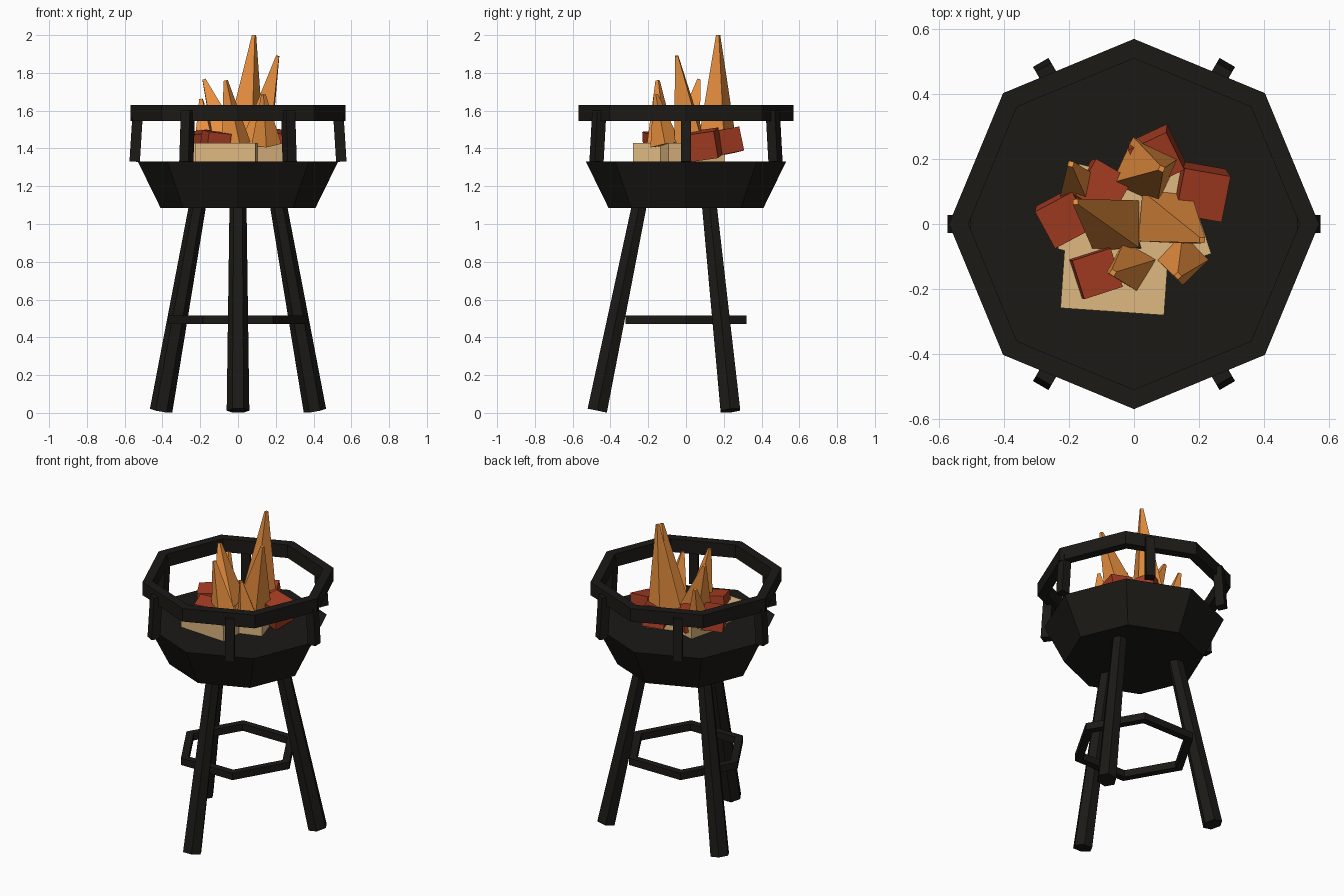
import bpy
from math import sin, cos, pi, radians
from mathutils import Vector

if "Cube" in bpy.data.objects:
    bpy.data.objects.remove(bpy.data.objects["Cube"])


def material(name, color):
    m = bpy.data.materials.new(name)
    m.diffuse_color = (*color, 1)
    m.use_nodes = True
    m.node_tree.nodes["Principled BSDF"].inputs["Base Color"].default_value = m.diffuse_color
    return m


IRON = material("iron", (0.011, 0.010, 0.008))
WOOD = material("wood", (0.73, 0.48, 0.22))
EMBER = material("ember", (0.38, 0.046, 0.016))
FLAME = material("flame", (0.82, 0.28, 0.05))


def add_mesh(name, verts, faces, mat):
    me = bpy.data.meshes.new(name)
    me.from_pydata(verts, [], faces)
    me.materials.append(mat)
    ob = bpy.data.objects.new(name, me)
    bpy.context.collection.objects.link(ob)
    return ob


def frustum(name, p0, p1, r0, r1, sides, mat, out=(1, 0, 0), phase=0.0):
    """Tapered prism from p0 to p1, its first corner turned by phase from 'out'."""
    p0, p1 = Vector(p0), Vector(p1)
    axis = (p1 - p0).normalized()
    u = Vector(out)
    u = (u - axis * u.dot(axis)).normalized()
    v = axis.cross(u)
    verts = []
    for p, r in ((p0, r0), (p1, r1)):
        for i in range(sides):
            a = phase + 2 * pi * i / sides
            verts.append(p + (u * cos(a) + v * sin(a)) * r)
    faces = [(i, (i + 1) % sides, sides + (i + 1) % sides, sides + i) for i in range(sides)]
    faces += [tuple(reversed(range(sides))), tuple(range(sides, 2 * sides))]
    return add_mesh(name, verts, faces, mat)


def ring(name, sides, inner, outer, z0, z1):
    """Polygonal hoop with a rectangular section."""
    verts, faces = [], []
    section = ((outer, z0), (outer, z1), (inner, z1), (inner, z0))
    for i in range(sides):
        a = 2 * pi * i / sides
        verts += [(r * cos(a), r * sin(a), z) for r, z in section]
        j = (i + 1) % sides
        faces += [(4 * i + k, 4 * j + k, 4 * j + (k + 1) % 4, 4 * i + (k + 1) % 4)
                  for k in range(4)]
    return add_mesh(name, verts, faces, IRON)


def block(name, center, size, rot, mat):
    bpy.ops.mesh.primitive_cube_add(size=1, location=center,
                                    rotation=[radians(d) for d in rot])
    ob = bpy.context.object
    ob.name = name
    ob.scale = size
    ob.data.materials.append(mat)


def polar(r, angle, z):
    return (r * cos(angle), r * sin(angle), z)


# Fire bowl, rim hoop and lower brace
frustum("bowl", (0, 0, 1.085), (0, 0, 1.33), 0.41, 0.53, 8, IRON)
ring("rim_hoop", 8, 0.51, 0.57, 1.545, 1.63)
ring("leg_brace", 6, 0.32, 0.37, 0.47, 0.515)

# Posts between bowl and rim
for i in range(6):
    a = i * pi / 3
    frustum(f"rim_post_{i + 1}", polar(0.547, a, 1.33), polar(0.53, a, 1.6),
            0.039, 0.039, 4, IRON, polar(1, a, 0), pi / 4)

# Three splayed legs
for i in range(3):
    a = -pi / 2 + i * 2 * pi / 3
    frustum(f"leg_{i + 1}", polar(0.47, a, 0.012), polar(0.247, a, 1.1),
            0.06, 0.045, 6, IRON, polar(1, a, 0), pi / 6)

# Wood chunks lying on the bowl
for i, (x, y, l, w, turn) in enumerate([
        (-0.06, -0.17, 0.32, 0.20, -4),
        (0.095, 0.025, 0.31, 0.20, 108),
        (-0.105, 0.03, 0.27, 0.20, 76)]):
    block(f"wood_chunk_{i + 1}", (x, y, 1.378), (l, w, 0.104), (0, 0, turn), WOOD)

# Glowing embers
for i, (x, y, z, s, rot) in enumerate([
        (0.205, 0.10, 1.42, 0.145, (8, 8, -10)),
        (-0.215, 0.02, 1.42, 0.13, (6, -5, 28)),
        (-0.12, -0.15, 1.425, 0.125, (5, 6, 18)),
        (0.07, 0.21, 1.435, 0.13, (10, -6, 25)),
        (-0.10, 0.11, 1.425, 0.13, (-5, 5, -30))]):
    block(f"ember_{i + 1}", (x, y, z), (s, s, s), rot, EMBER)

# Flames: base centre, base radius, tip, turn
for i, (bx, by, r, tip, turn) in enumerate([
        (0.035, 0.165, 0.11, (0.085, 0.17, 2.0), 20),
        (0.095, 0.02, 0.11, (0.21, -0.05, 1.89), 40),
        (-0.055, -0.005, 0.105, (-0.18, 0.068, 1.765), 45),
        (-0.01, -0.13, 0.08, (-0.065, -0.15, 1.76), 15),
        (0.15, -0.11, 0.08, (0.135, -0.16, 1.685), 0),
        (-0.17, 0.11, 0.07, (-0.195, 0.185, 1.66), 30)]):
    frustum(f"flame_{i + 1}", (bx, by, 1.42), tip, r, 0.012, 4, FLAME,
            (1, 0, 0), radians(turn))
